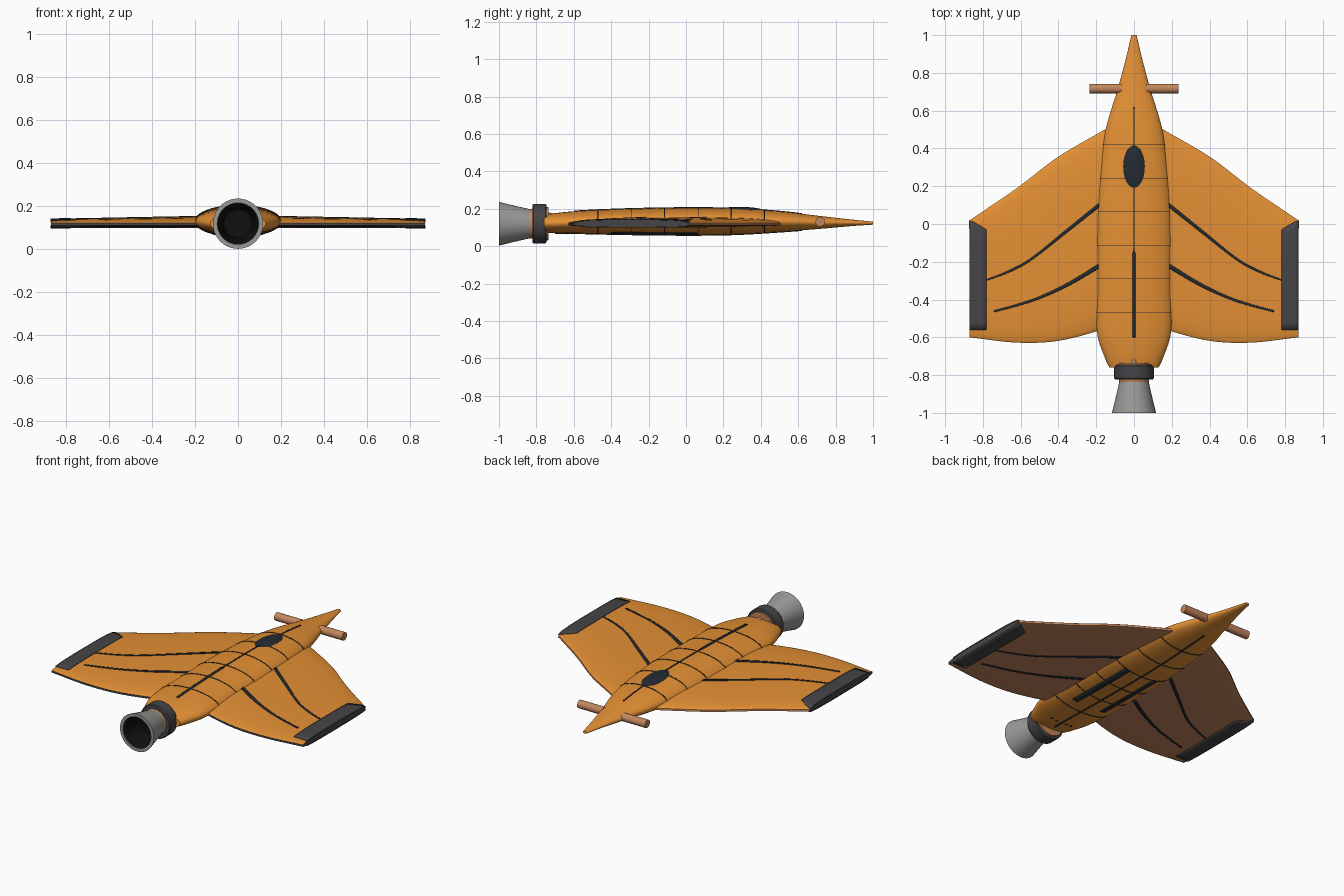
import bpy, bmesh, math
from mathutils import Matrix

if "Cube" in bpy.data.objects:
    bpy.data.objects.remove(bpy.data.objects["Cube"])


def mat(name, r, g, b):
    m = bpy.data.materials.new(name)
    m.diffuse_color = (r, g, b, 1)
    m.use_nodes = True
    m.node_tree.nodes["Principled BSDF"].inputs["Base Color"].default_value = m.diffuse_color
    return m


ORANGE = mat("orange", 0.78, 0.28, 0.035)
COPPER = mat("copper", 0.55, 0.24, 0.11)
CHAR = mat("charcoal", 0.06, 0.06, 0.065)
LINE = mat("dark_line", 0.018, 0.024, 0.032)
BLACK = mat("black", 0.005, 0.005, 0.005)
GREY = mat("nozzle_grey", 0.32, 0.32, 0.31)


def interp(pts, x):
    """Smooth (cubic Hermite) interpolation of ascending rows (x, v1, v2...)."""
    x = min(max(x, pts[0][0]), pts[-1][0])
    i = max(k for k in range(len(pts) - 1) if pts[k][0] <= x)
    a, b = pts[i], pts[i + 1]
    p, n = pts[max(i - 1, 0)], pts[min(i + 2, len(pts) - 1)]
    h = b[0] - a[0]
    t = (x - a[0]) / h
    out = []
    for k in range(1, len(a)):
        ma = (b[k] - p[k]) / (b[0] - p[0]) * h
        mb = (n[k] - a[k]) / (n[0] - a[0]) * h
        out.append((2*t**3 - 3*t*t + 1) * a[k] + (t**3 - 2*t*t + t) * ma
                   + (3*t*t - 2*t**3) * b[k] + (t**3 - t*t) * mb)
    return out


def finish(name, bm, mats, mirror=False, thick=0, angle=35):
    bmesh.ops.recalc_face_normals(bm, faces=bm.faces[:])
    me = bpy.data.meshes.new(name)
    bm.to_mesh(me)
    bm.free()
    ob = bpy.data.objects.new(name, me)
    bpy.context.collection.objects.link(ob)
    for m in mats:
        me.materials.append(m)
    bpy.ops.object.select_all(action='DESELECT')
    ob.select_set(True)
    bpy.context.view_layer.objects.active = ob
    bpy.ops.object.shade_smooth_by_angle(angle=math.radians(angle))
    if thick:
        s = ob.modifiers.new("thickness", 'SOLIDIFY')
        s.thickness, s.offset = thick, 0
    if mirror:
        ob.modifiers.new("mirror", 'MIRROR')
    return ob


def grid(bm, rows, closed=False, mi=0):
    vs = [[bm.verts.new(p) for p in r] for r in rows]
    for r, q in zip(vs, vs[1:]):
        for j in range(len(r) if closed else len(r) - 1):
            k = (j + 1) % len(r)
            bm.faces.new((r[j], r[k], q[k], q[j])).material_index = mi
    return vs


def span(a, b, n):
    return [a + (b - a) * i / n for i in range(n + 1)]


# ---- fuselage: y, half width, half height, centre z
HULL = [(-0.76, 0.13, 0.045, 0.12), (-0.72, 0.15, 0.052, 0.122), (-0.58, 0.195, 0.06, 0.128),
        (-0.3, 0.199, 0.069, 0.131), (0, 0.2, 0.073, 0.132), (0.25, 0.184, 0.07, 0.132),
        (0.5, 0.15, 0.055, 0.131), (0.72, 0.085, 0.034, 0.127), (0.88, 0.042, 0.018, 0.125),
        (1.0, 0.014, 0.008, 0.123)]


def hull(y, deg, off=0.0):
    w, h, z = interp(HULL, y)
    a = math.radians(deg)
    return ((w + off) * math.cos(a), y, z + (h + off) * math.sin(a))


bm = bmesh.new()
v = grid(bm, [[hull(y, a) for a in range(0, 360, 9)] for y in span(-0.76, 1, 56)], True)
bm.faces.new(v[0])
bm.faces.new(v[-1])
finish("fuselage", bm, [ORANGE])

# panel seams around the hull
for i, y in enumerate((0.42, 0.24, 0.065, -0.115, -0.29, -0.47)):
    bm = bmesh.new()
    grid(bm, [[hull(y + d, a, 0.001) for a in range(0, 360, 9)] for d in (-0.002, 0.002)], True)
    finish(f"panel_seam_{i + 1}", bm, [LINE], thick=0.003)


# lines running along the hull
def hull_strip(name, y0, y1, xc, half, side, mirror=False):
    bm = bmesh.new()
    rows = []
    for y in span(y0, y1, 24):
        w = interp(HULL, y)[0]
        rows.append([hull(y, side * math.degrees(math.acos(x / w)), 0.001)
                     for x in (xc - half, xc + half)])
    grid(bm, rows)
    finish(name, bm, [LINE], mirror, thick=0.005)


hull_strip("spine_line_front", -0.15, 0.62, 0, 0.003, 1)
hull_strip("spine_line_rear", -0.6, -0.15, 0, 0.007, 1)
hull_strip("keel_line", -0.7, 0.62, 0, 0.004, -1)
hull_strip("belly_slot", -0.4, 0.06, 0.1, 0.017, -1, True)


def ellipsoid(name, loc, size, m):
    bm = bmesh.new()
    bmesh.ops.create_uvsphere(bm, u_segments=32, v_segments=16, radius=1)
    bmesh.ops.transform(bm, matrix=Matrix.Translation(loc) @ Matrix.Diagonal((*size, 1)), verts=bm.verts)
    finish(name, bm, [m])


ellipsoid("canopy", (0, 0.285, 0.187), (0.063, 0.135, 0.023), LINE)
for i, x in enumerate(span(-0.07, 0.07, 4)):
    y = -0.64
    w, h, z = interp(HULL, y)
    ellipsoid(f"belly_vent_{i + 1}", (x, y, z - h * math.sqrt(1 - (x / w)**2)), (0.008, 0.008, 0.005), LINE)

# ---- wings: x, leading edge y, trailing edge y
WING = [(0.1, 0.53, -0.52), (0.19, 0.48, -0.565), (0.41, 0.35, -0.62),
        (0.62, 0.19, -0.628), (0.87, 0.02, -0.6)]


def wing(x, t, top, off=0.0):
    le, te = interp(WING, x)
    s = (x - 0.1) / 0.77
    bulge = max(0, 1 - abs(2 * t - 1)**3.5)**0.6
    z = (0.124 + (0.031 - 0.015 * s) * bulge + off) if top else (0.112 - 0.009 * bulge - off)
    return (x, le + (te - le) * t, z)


def chord(x, y):
    le, te = interp(WING, x)
    return (y - le) / (te - le)


bm = bmesh.new()
xs = span(0.1, 0.87, 20)
ts = [0.5 - 0.5 * math.cos(math.pi * t) for t in span(0, 1, 24)]
up = grid(bm, [[wing(x, t, True) for t in ts] for x in xs], mi=0)
lo = grid(bm, [[wing(x, t, False) for t in ts] for x in xs], mi=1)


def wall(a, b, mi):
    for i in range(len(a) - 1):
        bm.faces.new((a[i], a[i + 1], b[i + 1], b[i])).material_index = mi


wall([r[0] for r in up], [r[0] for r in lo], 1)
wall([r[-1] for r in up], [r[-1] for r in lo], 2)
wall(up[-1], lo[-1], 2)
wall(up[0], lo[0], 0)
finish("wings", bm, [ORANGE, COPPER, CHAR], True)

# wing lines and tip pads, on both faces
CURVES = {"front": [(0.185, 0.1, 0.012), (0.36, -0.04, 0.01), (0.55, -0.19, 0.007), (0.66, -0.25, 0.006), (0.79, -0.3, 0.004)],
          "rear": [(0.185, -0.222, 0.013), (0.35, -0.32, 0.01), (0.5, -0.39, 0.007), (0.62, -0.43, 0.006), (0.74, -0.462, 0.005)]}
for face, top in (("upper", True), ("lower", False)):
    for name, pts in CURVES.items():
        bm = bmesh.new()
        rows = []
        for x in span(pts[0][0], pts[-1][0], 24):
            y, w = interp(pts, x)
            rows.append([wing(x, chord(x, y + d), top, 0.001) for d in (-w, 0, w)])
        grid(bm, rows)
        finish(f"wing_line_{name}_{face}", bm, [LINE], True, 0.004)
    bm = bmesh.new()
    rows = []
    for x in span(0.78, 0.872, 4):
        y0 = 0.018 if x > 0.86 else -0.03 + (x - 0.78) * 0.6
        rows.append([wing(x, chord(x, y), top, 0.002) for y in span(min(y0, 0.018), -0.56, 16)])
    grid(bm, rows)
    finish(f"tip_pad_{face}", bm, [CHAR], True, 0.005)


# ---- engine: lathe profiles (y, radius) about the y axis
def lathe(name, prof, m, zc=0.12):
    bm = bmesh.new()
    n = 40
    grid(bm, [[(r * math.cos(2 * math.pi * k / n), y, zc + r * math.sin(2 * math.pi * k / n))
               for k in range(n)] for y, r in prof], True)
    bmesh.ops.remove_doubles(bm, verts=bm.verts, dist=1e-5)
    finish(name, bm, [m])


lathe("engine_collar", [(-0.735, 0), (-0.735, 0.088), (-0.755, 0.09), (-0.85, 0.076), (-0.85, 0)], COPPER)
lathe("engine_ring", [(-0.745, 0), (-0.745, 0.1), (-0.752, 0.105), (-0.815, 0.105), (-0.822, 0.1), (-0.822, 0)], CHAR)
lathe("nozzle", [(-0.835, 0), (-0.835, 0.078), (-0.88, 0.088), (-0.94, 0.102), (-1, 0.117),
                 (-1, 0.097), (-0.93, 0.082), (-0.86, 0.068), (-0.86, 0)], GREY)
lathe("nozzle_interior", [(-0.998, 0.0955), (-0.93, 0.08), (-0.865, 0.066), (-0.865, 0)], BLACK)

# small tail fin ahead of the engine
bm = bmesh.new()
bmesh.ops.create_cone(bm, cap_ends=True, segments=12, radius1=0.018, radius2=0.004, depth=0.06)
bmesh.ops.transform(bm, matrix=Matrix.Translation((0, -0.725, 0.168)) @ Matrix.Rotation(-math.pi / 2, 4, 'X'), verts=bm.verts)
finish("tail_spike", bm, [COPPER])

# round side thrusters at the nose
bm = bmesh.new()
bmesh.ops.create_cone(bm, cap_ends=True, segments=24, radius1=0.025, radius2=0.025, depth=0.17)
bmesh.ops.transform(bm, matrix=Matrix.Translation((0.15, 0.717, 0.13)) @ Matrix.Rotation(math.pi / 2, 4, 'Y'), verts=bm.verts)
finish("nose_thrusters", bm, [COPPER], True)
